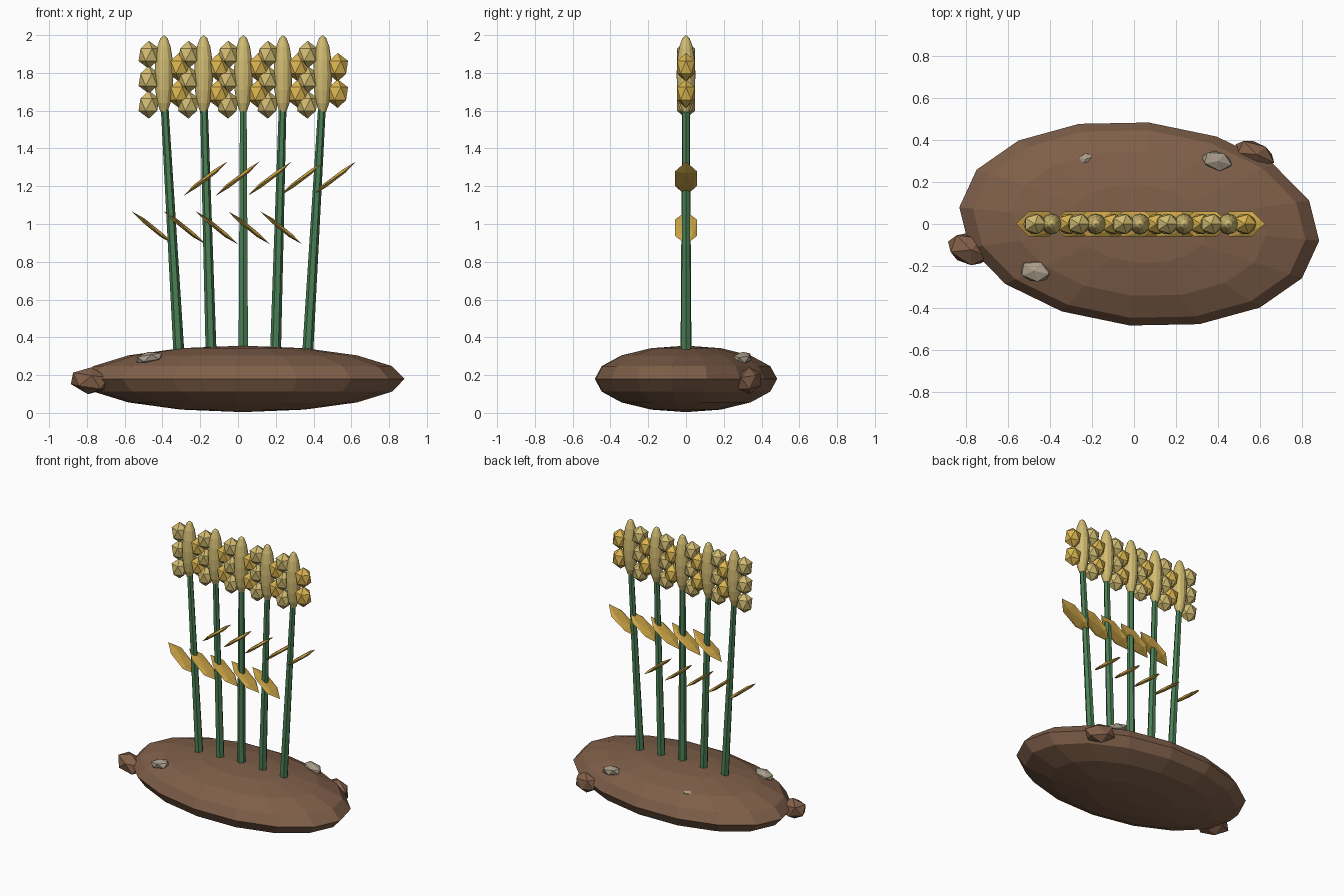
import bpy
from math import radians
from mathutils import Vector

if "Cube" in bpy.data.objects:
    bpy.data.objects.remove(bpy.data.objects["Cube"], do_unlink=True)


def material(name, hex_code):
    """Flat material from an sRGB hex code, stored as linear values."""
    srgb = [int(hex_code[i:i + 2], 16) / 255 for i in (0, 2, 4)]
    color = [((c + 0.055) / 1.055) ** 2.4 for c in srgb] + [1]
    mat = bpy.data.materials.new(name)
    mat.use_nodes = True
    mat.diffuse_color = color
    mat.node_tree.nodes["Principled BSDF"].inputs["Base Color"].default_value = color
    return mat


soil = material("soil_brown", "7F5F49")
clod = material("clod_brown", "83604A")
stone = material("stone_grey", "A99C8A")
green = material("stalk_green", "4B8055")
wheat = material("pale_wheat", "D2BC72")
gold = material("golden_grain", "D9B350")
leaf = material("dry_leaf", "CFA748")


def finish(name, mat, scale=(1, 1, 1), rot=(0, 0, 0)):
    obj = bpy.context.object
    obj.name = name
    obj.scale = scale
    obj.rotation_euler = [radians(a) for a in rot]
    obj.data.materials.append(mat)
    return obj


def nugget(name, mat, loc, scale, rot=(0, 0, 0)):
    """Faceted twenty-sided lump."""
    bpy.ops.mesh.primitive_ico_sphere_add(subdivisions=1, radius=1, location=loc)
    return finish(name, mat, scale, rot)


def ball(name, mat, loc, scale, segments, rings, rot=(0, 0, 0)):
    bpy.ops.mesh.primitive_uv_sphere_add(segments=segments, ring_count=rings,
                                         radius=1, location=loc)
    return finish(name, mat, scale, rot)


def stalk(name, start, end):
    start, end = Vector(start), Vector(end)
    axis = end - start
    bpy.ops.mesh.primitive_cone_add(vertices=6, radius1=0.029, radius2=0.02,
                                    depth=axis.length, location=(start + end) / 2)
    obj = finish(name, green)
    obj.rotation_euler = axis.to_track_quat('Z', 'Y').to_euler()


# Ground mound
ball("soil_mound", soil, (0.025, 0, 0.18), (0.86, 0.485, 0.176), 16, 8, (0, 0, -5.3))

# Clods at the rim and stones on the surface
nugget("clod_right", clod, (-0.785, -0.12, 0.17), (0.115, 0.08, 0.072), (0, 8, -20))
nugget("clod_left", clod, (0.575, 0.335, 0.17), (0.11, 0.06, 0.072), (0, 8, -25))
nugget("stone_front", stone, (-0.47, -0.225, 0.29), (0.08, 0.055, 0.034), (0, -10, -10))
nugget("stone_back", stone, (0.395, 0.3, 0.29), (0.08, 0.05, 0.034), (0, 10, -15))
nugget("pebble", stone, (-0.23, 0.308, 0.293), (0.04, 0.032, 0.026), (0, 0, 20))

# Five plants fanning out from the mound
for i in range(-2, 3):
    n = i + 3
    base = 0.028 + 0.17 * i
    head = 0.028 + 0.21 * i
    stalk(f"stalk_{n}", (base, 0, 0.3), (head, 0, 1.68))

    # Leaves: one lower to the right, one higher to the left
    nugget(f"lower_leaf_{n}", leaf, (base - 0.14, 0, 0.98), (0.014, 0.07, 0.142), (0, -52, 0))
    nugget(f"upper_leaf_{n}", leaf, (base + 0.14, 0, 1.24), (0.014, 0.07, 0.147), (0, 52, 0))

    # Ear: long core with grains on both sides
    ball(f"ear_core_{n}", wheat, (head, 0, 1.79), (0.05, 0.05, 0.21), 12, 8)
    for k in range(3):
        nugget(f"right_grain_{n}_{k}", wheat, (head - 0.08, 0, 1.632 + 0.132 * k),
               (0.061, 0.055, 0.074))
    for k in range(2):
        nugget(f"left_grain_{n}_{k}", gold, (head + 0.08, 0, 1.69 + 0.14 * k),
               (0.061, 0.055, 0.076))
